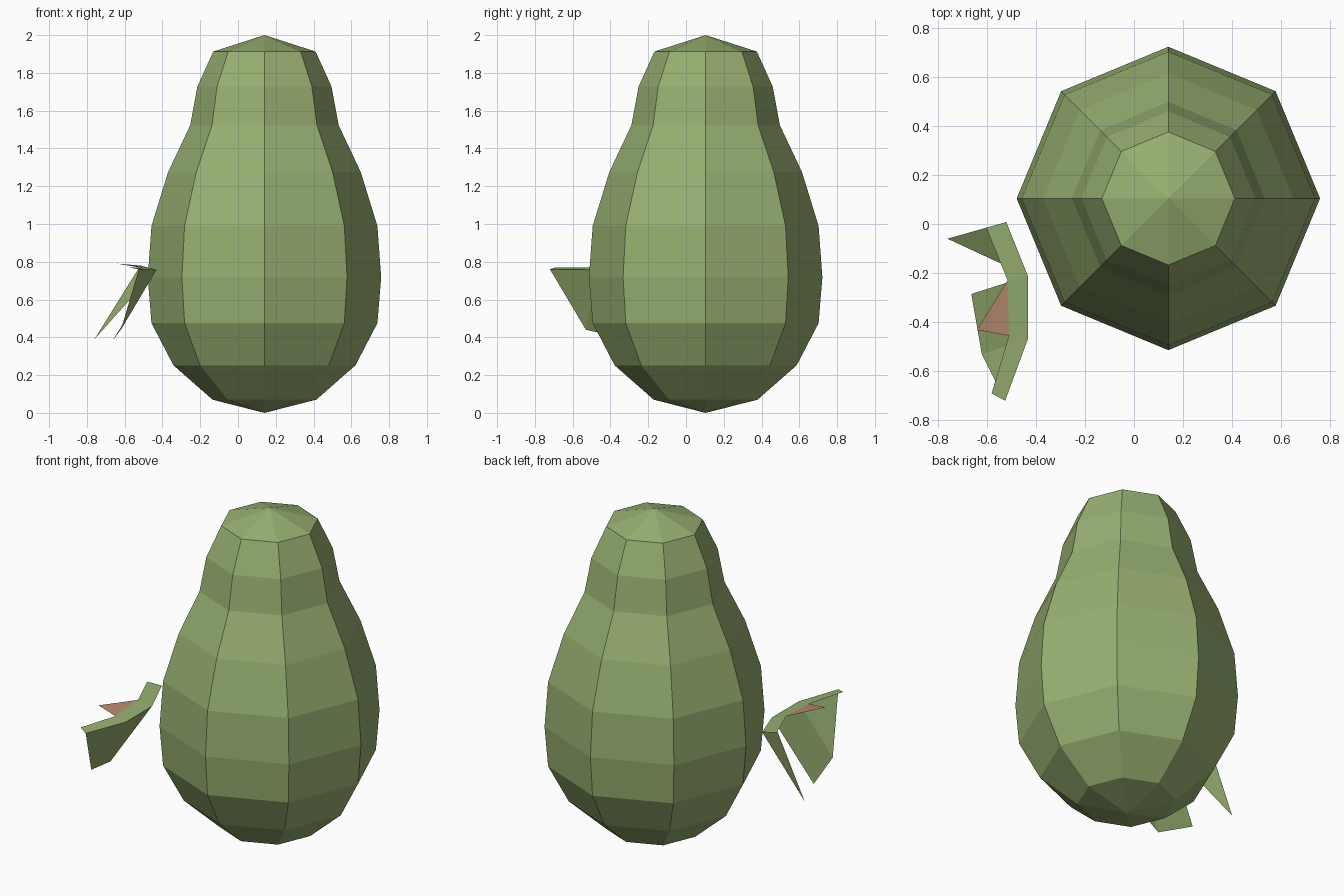
import bpy
from math import cos, sin, pi

if "Cube" in bpy.data.objects:
    bpy.data.objects.remove(bpy.data.objects["Cube"])


def material(name, rgb):
    m = bpy.data.materials.new(name)
    m.diffuse_color = (*rgb, 1)
    m.use_nodes = True
    m.node_tree.nodes["Principled BSDF"].inputs["Base Color"].default_value = m.diffuse_color
    return m


def add_mesh(name, verts, faces, mat):
    mesh = bpy.data.meshes.new(name)
    mesh.from_pydata(verts, [], faces)
    mesh.materials.append(mat)
    obj = bpy.data.objects.new(name, mesh)
    bpy.context.collection.objects.link(obj)
    return obj


green = material("green_skin", (0.31, 0.43, 0.165))
pink = material("pink_flesh", (0.47, 0.25, 0.16))

# Pear-shaped body: eight-sided lathe of (radius, height), closed by two poles
SIDES = 8
CX, CY = 0.14, 0.104
profile = [(0.275, 0.07), (0.482, 0.252), (0.598, 0.475), (0.618, 0.717),
           (0.598, 0.99), (0.51, 1.275), (0.393, 1.523), (0.355, 1.728),
           (0.271, 1.913)]
verts = [(CX + r * cos(2 * pi * i / SIDES), CY + r * sin(2 * pi * i / SIDES), z)
         for r, z in profile for i in range(SIDES)]
bottom, top = len(verts), len(verts) + 1
verts += [(CX, CY, 0), (CX, CY, 2)]
last = (len(profile) - 1) * SIDES
faces = []
for i in range(SIDES):
    j = (i + 1) % SIDES
    faces += [(k + i, k + j, k + SIDES + j, k + SIDES + i)
              for k in range(0, last, SIDES)]
    faces += [(bottom, j, i), (top, last + i, last + j)]
add_mesh("body", verts, faces, green)

# Broken skin shard: folded rim, curved wall and one loose spike
outer = [(-0.525, -0.72, 0.76), (-0.432, -0.468, 0.757),
         (-0.432, -0.212, 0.757), (-0.52, 0.008, 0.775)]
inner = [(-0.58, -0.69, 0.77), (-0.51, -0.455, 0.768),
         (-0.515, -0.23, 0.78), (-0.602, -0.015, 0.786)]
add_mesh("shard_rim", outer + inner,
         [(i, i + 1, i + 5, i + 4) for i in range(3)], green)

low_front, low_back = (-0.62, -0.53, 0.44), (-0.663, -0.285, 0.385)
add_mesh("shard_wall", outer[:3] + [low_front, low_back],
         [(0, 3, 1), (1, 3, 4, 2)], green)
add_mesh("shard_spike", outer[2:] + [(-0.76, -0.06, 0.39)],
         [(0, 2, 1)], green)

# Scrap of flesh left on the rim
add_mesh("flesh_flap", inner[1:3] + [(-0.64, -0.432, 0.79)], [(0, 1, 2)], pink)
